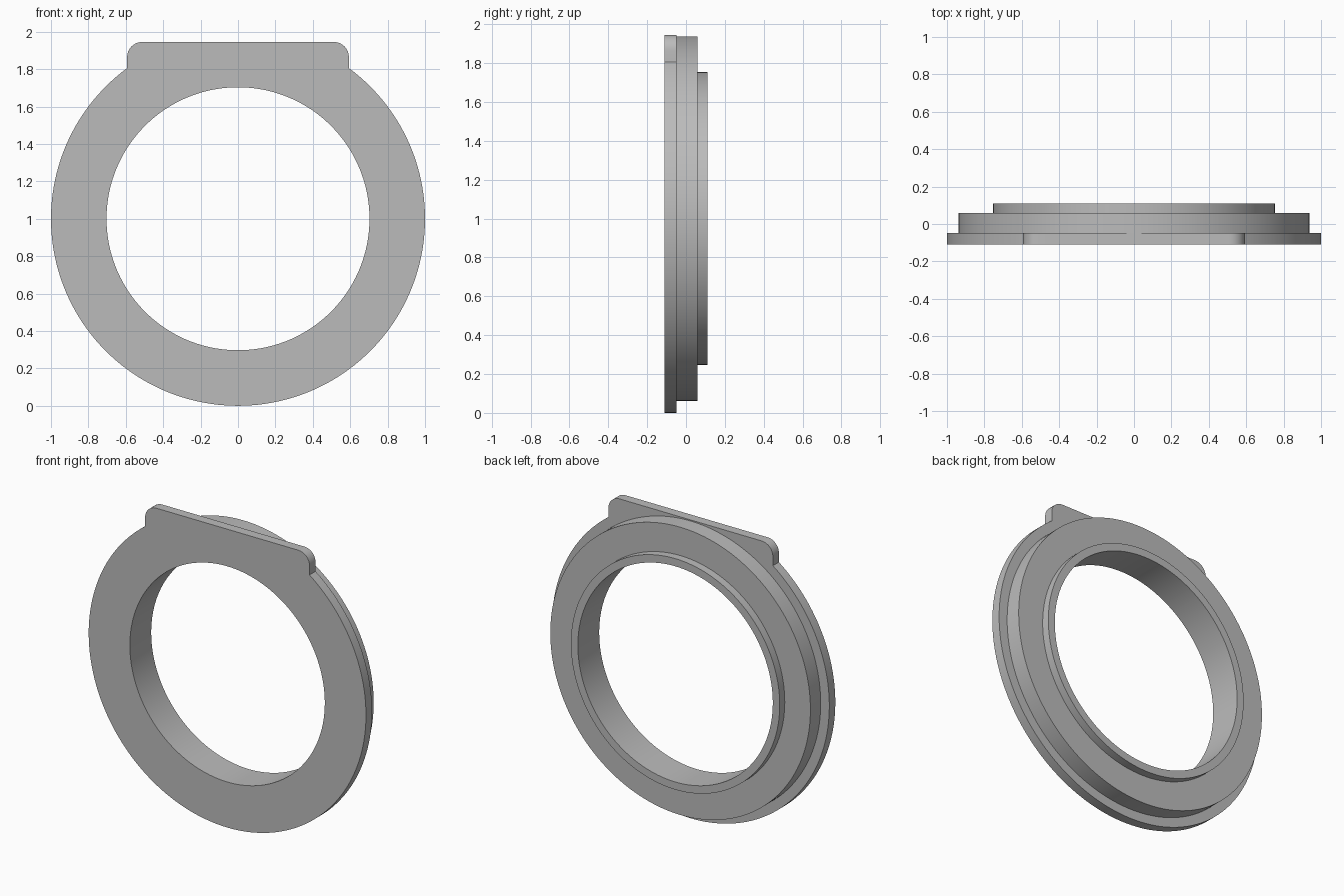
import bpy, bmesh
from math import pi, sin, cos, acos, atan2, radians

cube = bpy.data.objects.get("Cube")
if cube:
    bpy.data.objects.remove(cube, do_unlink=True)

CENTRE_Z = 1.0
FLANGE_R, BODY_R, LIP_R, BORE_R = 1.0, 0.938, 0.753, 0.703
FRONT, FLANGE_BACK, BODY_BACK, LIP_BACK = -0.11, -0.048, 0.058, 0.11
TAB_HALF, TAB_TOP, TAB_FILLET = 0.593, 0.945, 0.08


def arc(cx, cz, radius, start, end, steps):
    """Points along an arc, both ends included."""
    return [(cx + radius * cos(start + (end - start) * i / steps),
             cz + radius * sin(start + (end - start) * i / steps))
            for i in range(steps + 1)]


def flange_outline():
    """Round flange with a flat-topped tab, counter-clockwise from the tab's left foot."""
    foot = acos(TAB_HALF / FLANGE_R)
    fx, fz = TAB_HALF - TAB_FILLET, TAB_TOP - TAB_FILLET
    corner = arc(fx, fz, TAB_FILLET, 0, pi / 2, 8)
    # the flat top is divided so the bore below it stays round
    a = atan2(TAB_TOP, fx)
    top = [(TAB_TOP * cos(t) / sin(t), TAB_TOP)
           for t in (a + (pi - 2 * a) * i / 32 for i in range(1, 32))]
    mirrored = [(-x, z) for x, z in reversed(corner)]
    rim = arc(0, 0, FLANGE_R, pi - foot, 2 * pi + foot, 144)
    return corner + top + mirrored + rim


outline = flange_outline()
angles = [atan2(z, x) for x, z in outline]


def circle(radius):
    return [(radius * cos(a), radius * sin(a)) for a in angles]


# Stepped cross-section: flange with tab, body, rear lip, bore
sections = [
    (outline, FRONT), (outline, FLANGE_BACK),
    (circle(BODY_R), FLANGE_BACK), (circle(BODY_R), BODY_BACK),
    (circle(LIP_R), BODY_BACK), (circle(LIP_R), LIP_BACK),
    (circle(BORE_R), LIP_BACK), (circle(BORE_R), FRONT),
]

bm = bmesh.new()
loops = [[bm.verts.new((x, y, z + CENTRE_Z)) for x, z in pts] for pts, y in sections]
count = len(outline)
for k, loop in enumerate(loops):
    following = loops[(k + 1) % len(loops)]
    for i in range(count):
        j = (i + 1) % count
        bm.faces.new((loop[i], loop[j], following[j], following[i]))
bmesh.ops.recalc_face_normals(bm, faces=bm.faces)
mesh = bpy.data.meshes.new("flanged_ring")
bm.to_mesh(mesh)
bm.free()

ring = bpy.data.objects.new("flanged_ring", mesh)
bpy.context.collection.objects.link(ring)

# Plain grey finish
grey = bpy.data.materials.new("plain grey")
grey.use_nodes = True
colour = (0.5, 0.5, 0.5, 1.0)
grey.diffuse_color = colour
grey.node_tree.nodes["Principled BSDF"].inputs["Base Color"].default_value = colour
mesh.materials.append(grey)

# Smooth round walls, sharp steps
bpy.ops.object.select_all(action='DESELECT')
ring.select_set(True)
bpy.context.view_layer.objects.active = ring
bpy.ops.object.shade_smooth_by_angle(angle=radians(30))
